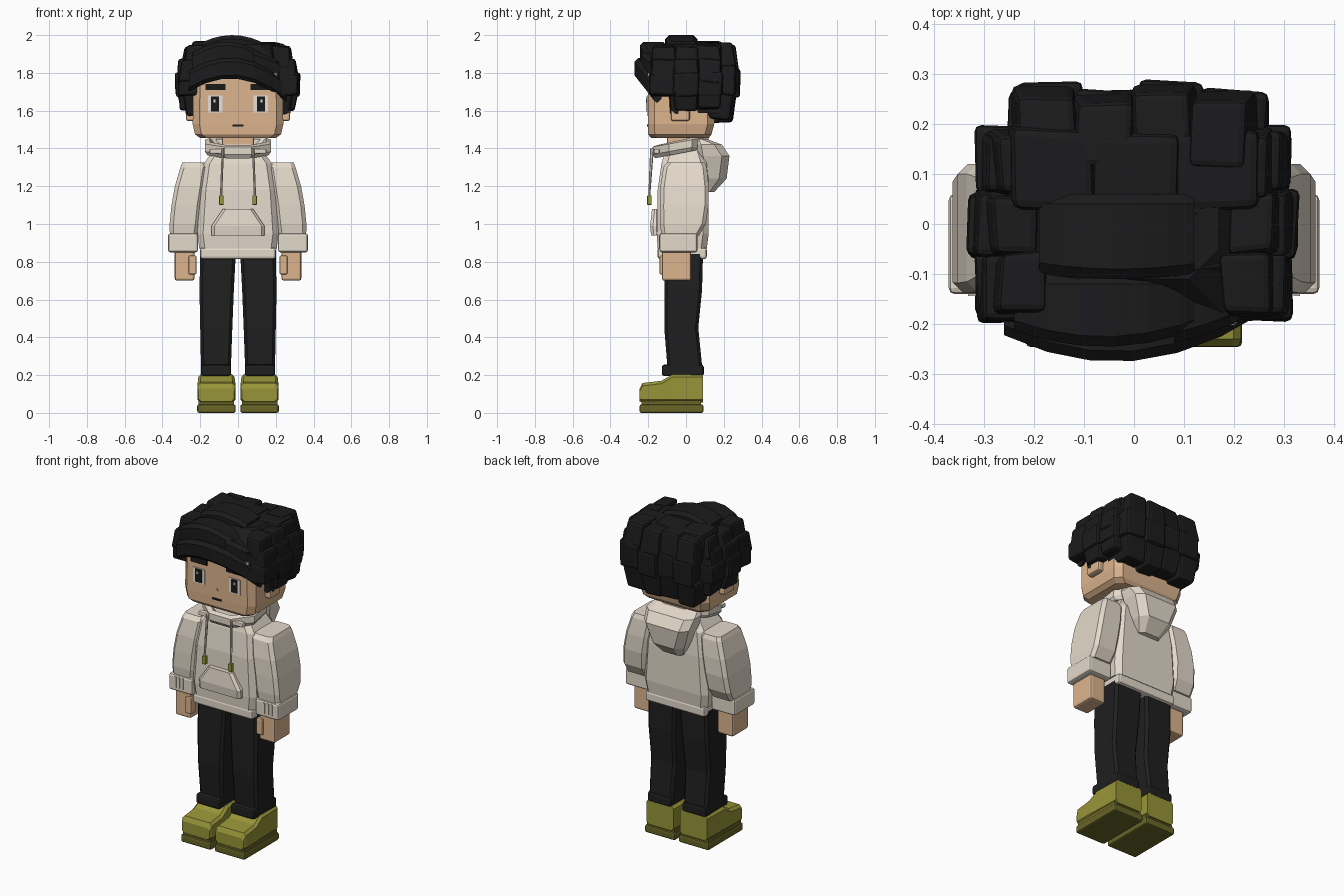
import bpy
import bmesh
import random
from math import sin, cos, pi
from mathutils import Vector

random.seed(4)
old = bpy.data.objects.get("Cube")
if old:
    bpy.data.objects.remove(old, do_unlink=True)


def material(name, red, green, blue):
    colour = (red, green, blue, 1)
    mat = bpy.data.materials.new(name)
    mat.use_nodes = True
    mat.diffuse_color = colour
    shader = next(n for n in mat.node_tree.nodes if n.type == 'BSDF_PRINCIPLED')
    shader.inputs["Base Color"].default_value = colour
    return mat


HAIR = material("soft black hair", .011, .011, .012)
PANTS = material("charcoal trousers", .014, .014, .015)
INK = material("face black", .01, .01, .01)
SKIN = material("warm skin", .72, .46, .27)
CLOTH = material("cream fabric", .78, .7, .6)
OLIVE = material("olive shoe", .31, .3, .04)
SOLE = material("dark olive sole", .14, .13, .02)
WHITE = material("eye white", .8, .76, .7)


def finish(name, bm, mat, bevel=0):
    bmesh.ops.recalc_face_normals(bm, faces=bm.faces[:])
    mesh = bpy.data.meshes.new(name)
    bm.to_mesh(mesh)
    bm.free()
    mesh.materials.append(mat)
    obj = bpy.data.objects.new(name, mesh)
    bpy.context.collection.objects.link(obj)
    if bevel:
        modifier = obj.modifiers.new("soft edges", 'BEVEL')
        modifier.width = bevel
        modifier.segments = 2
        modifier.angle_limit = .6
    return obj


def bridge(bm, first, second):
    for i in range(len(first)):
        j = (i + 1) % len(first)
        bm.faces.new((first[i], first[j], second[j], second[i]))


def section(at, half, near, far, mid=0):
    """Rectangle across x from mid - half to mid + half, placed along an axis."""
    return at, mid - half, mid + half, near, far


def loft(name, mat, axis, sections, chamfer=.015, side=1):
    """Join rectangles with cut corners into one closed solid."""
    bm = bmesh.new()
    loops = []
    for at, a, b, near, far in sections:
        cut = min(chamfer, (b - a) * .4, (far - near) * .4)
        outline = [(a + cut, near), (b - cut, near), (b, near + cut), (b, far - cut),
                   (b - cut, far), (a + cut, far), (a, far - cut), (a, near + cut)]
        loop = []
        for u, v in outline:
            p = {'x': (at, u, v), 'y': (u, at, v), 'z': (u, v, at)}[axis]
            loop.append(bm.verts.new((p[0] * side, p[1], p[2])))
        loops.append(loop)
    for first, second in zip(loops, loops[1:]):
        bridge(bm, first, second)
    bm.faces.new(loops[0])
    bm.faces.new(loops[-1])
    return finish(name, bm, mat)


def boxes(name, mat, items, bevel=0, jitter=0, dome=0, side=1):
    """Boxes given by (centre, size); dome draws them in above and below mid hair."""
    bm = bmesh.new()
    for centre, size in items:
        for v in bmesh.ops.create_cube(bm, size=1)["verts"]:
            v.co = v.co * Vector(size) + Vector(centre)
            v.co += Vector([random.uniform(-jitter, jitter) for axis in range(3)])
            shrink = 1 - dome * (v.co.z - 1.75) ** 2
            v.co.x *= side * shrink
            v.co.y *= shrink
    return finish(name, bm, mat, bevel)


def box(name, mat, centre, size, bevel=0, side=1):
    return boxes(name, mat, [(centre, size)], bevel, side=side)


def arch(name, start, end, peak, front, back, top, thick, bow, curve):
    """Lock of hair across the head that falls away on each side of its peak."""
    steps = 6
    sections = []
    for i in range(steps + 1):
        x = start + (end - start) * i / steps
        drop = (x - peak) ** 2
        high = top - curve * drop
        sections.append((x, front + bow * drop, back, high - thick, high))
    return loft(name, HAIR, 'x', sections, chamfer=.02)


# Torso with hem and pocket
loft("sweater_body", CLOTH, 'z', [
    section(at=.87, half=.205, near=-.15, far=.11),
    section(at=.95, half=.215, near=-.155, far=.12),
    section(at=1.18, half=.2, near=-.15, far=.12),
    section(at=1.32, half=.18, near=-.13, far=.11),
    section(at=1.42, half=.11, near=-.1, far=.08)], chamfer=.03)
box("sweater_hem", CLOTH, centre=(0, -.02, .845), size=(.4, .26, .06), bevel=.012)
loft("front_pocket", CLOTH, 'z', [
    section(at=.94, half=.14, near=-.185, far=-.14),
    section(at=.99, half=.14, near=-.19, far=-.14),
    section(at=1.08, half=.08, near=-.18, far=-.14)])

# Hood hanging behind the neck
loft("hood", CLOTH, 'z', [
    section(at=1.17, half=.07, near=.09, far=.15),
    section(at=1.24, half=.11, near=.08, far=.215),
    section(at=1.36, half=.15, near=.05, far=.23),
    section(at=1.42, half=.16, near=.04, far=.19),
    section(at=1.45, half=.14, near=.04, far=.11)], chamfer=.04)

# Collar: an eight-sided band, sloping down to the front
bm = bmesh.new()
band = [(.92, -.05), (1, -.03), (1, .01), (.85, .02), (.65, -.02)]
sides = 8
loops = []
for i in range(sides):
    angle = (i + .5) * 2 * pi / sides
    x, y = .19 * cos(angle), .16 * sin(angle) - .03
    loops.append([bm.verts.new((x * scale, y * scale, 1.43 + y * .18 + lift))
                  for scale, lift in band])
for i in range(sides):
    bridge(bm, loops[i], loops[(i + 1) % sides])
finish("collar", bm, CLOTH)

for side, word in ((1, "left_"), (-1, "right_")):
    # Drawstrings
    loft(word + "drawstring", CLOTH, 'z', [
        section(at=1.14, half=.006, near=-.2, far=-.19, mid=.09),
        section(at=1.4, half=.006, near=-.19, far=-.17, mid=.08)], side=side)
    box(word + "string_tip", OLIVE, centre=(.088, -.194, 1.126),
        size=(.024, .024, .05), bevel=.004, side=side)
    box(word + "string_loop", CLOTH, centre=(.11, -.155, 1.385),
        size=(.08, .03, .025), bevel=.006, side=side)

    # Arms and hands
    loft(word + "sleeve", CLOTH, 'z', [
        section(at=.94, half=.073, near=-.13, far=.07, mid=.288),
        section(at=1, half=.078, near=-.137, far=.105, mid=.284),
        section(at=1.1, half=.078, near=-.138, far=.12, mid=.274),
        section(at=1.2, half=.077, near=-.135, far=.12, mid=.257),
        section(at=1.3, half=.07, near=-.12, far=.11, mid=.235),
        section(at=1.325, half=.06, near=-.1, far=.1, mid=.235)], chamfer=.02, side=side)
    box(word + "cuff", CLOTH, centre=(.291, -.04, .9),
        size=(.158, .2, .1), bevel=.012, side=side)
    boxes(word + "cuff_ribs", CLOTH, [
        ((.3 + .025 * i, -.138, .907), (.012, .012, .065)) for i in (-1, 0, 1)], side=side)
    box(word + "hand", SKIN, centre=(.283, -.05, .78),
        size=(.105, .155, .16), bevel=.012, side=side)
    box(word + "thumb", SKIN, centre=(.241, -.115, .783),
        size=(.042, .05, .1), bevel=.008, side=side)

    # Legs
    loft(word + "trouser_leg", PANTS, 'z', [
        section(at=.2, half=.078, near=-.095, far=.09, mid=.117),
        section(at=.45, half=.085, near=-.115, far=.065, mid=.115),
        section(at=.65, half=.091, near=-.115, far=.085, mid=.113),
        section(at=.84, half=.094, near=-.11, far=.09, mid=.106)], side=side)
    box(word + "trouser_cuff", PANTS, centre=(.117, -.017, .225),
        size=(.16, .222, .06), bevel=.012, side=side)

    # Shoes
    loft(word + "shoe", OLIVE, 'y', [
        section(at=-.245, half=.094, near=.06, far=.13, mid=.114),
        section(at=-.23, half=.1, near=.055, far=.158, mid=.114),
        section(at=-.13, half=.1, near=.055, far=.17, mid=.114),
        section(at=-.07, half=.096, near=.055, far=.205, mid=.114),
        section(at=.09, half=.092, near=.055, far=.205, mid=.113)], side=side)
    box(word + "sole_gap", SOLE, centre=(.114, -.077, .05),
        size=(.188, .315, .03), side=side)
    box(word + "sole", SOLE, centre=(.114, -.077, .0225),
        size=(.204, .338, .045), bevel=.01, side=side)

    # Ears, eyes and brows
    box(word + "ear", SKIN, centre=(.24, -.03, 1.6),
        size=(.07, .1, .11), bevel=.012, side=side)
    box(word + "eye_white", WHITE, centre=(.121, -.203, 1.634),
        size=(.076, .007, .09), side=side)
    box(word + "eye_pupil", INK, centre=(.121, -.206, 1.635),
        size=(.042, .008, .08), side=side)
    box(word + "eye_glint", WHITE, centre=(.125, -.209, 1.652),
        size=(.01, .008, .015), side=side)
    box(word + "eyebrow", INK, centre=(.119, -.205, 1.726),
        size=(.107, .009, .032), side=side)

    # Side locks: three columns of stacked chunks, plus the sideburn
    locks = [((.265, -.07, 1.64), (.06, .05, .14))]
    for column in (-1, 0, 1):
        bulge = .015 * (column == 0)
        for tier in range(column == -1, 4):
            outer = .315 - .006 * (tier - 1) ** 2 + bulge
            locks.append(((outer - .05, column * .127, 1.665 + .073 * tier),
                          (.1, .13, .12)))
    boxes(word + "side_locks", HAIR, locks, bevel=.014, jitter=.009, dome=2.5, side=side)

# Head
loft("head", SKIN, 'z', [
    section(at=1.455, half=.2, near=-.185, far=.12),
    section(at=1.475, half=.228, near=-.2, far=.135),
    section(at=1.53, half=.24, near=-.202, far=.15),
    section(at=1.8, half=.235, near=-.202, far=.15)], chamfer=.035)
box("neck", SKIN, centre=(0, -.015, 1.43), size=(.17, .17, .1), bevel=.01)
box("nose", SKIN, centre=(0, -.2, 1.58), size=(.012, .014, .01))
box("mouth", INK, centre=(0, -.203, 1.521), size=(.06, .008, .01))

# Hair base
loft("hair_cap", HAIR, 'z', [
    section(at=1.72, half=.26, near=-.19, far=.22),
    section(at=1.86, half=.26, near=-.2, far=.22),
    section(at=1.95, half=.17, near=-.11, far=.13)], chamfer=.06)
box("hair_nape", HAIR, centre=(0, .12, 1.66), size=(.48, .15, .18), bevel=.02)

# Crown and swept fringe
arch("hair_crown", start=-.19, end=.12, peak=-.03, front=-.11, back=.06,
     top=2, thick=.1, bow=.5, curve=1.5)
arch("hair_crown_side", start=.08, end=.24, peak=0, front=-.115, back=.04,
     top=1.97, thick=.1, bow=.3, curve=1.2)
arch("hair_fringe_upper", start=-.24, end=.16, peak=-.06, front=-.245, back=-.1,
     top=1.965, thick=.13, bow=1, curve=1.8)
arch("hair_fringe_end", start=.08, end=.25, peak=-.04, front=-.25, back=-.09,
     top=1.93, thick=.13, bow=.9, curve=1)
arch("hair_fringe_lower", start=-.26, end=.26, peak=-.04, front=-.275, back=-.13,
     top=1.88, thick=.11, bow=1.1, curve=1.4)
boxes("hair_top_back", HAIR, [((.17 * i, .11, 1.9), (.18, .17, .12))
                              for i in (-1, 0, 1)], bevel=.018, jitter=.01, dome=1)

# Back locks: three overlapping tiers of four chunks, each flared at the bottom
locks = []
for tier in range(3):
    for column in range(4):
        step = .014 * (column % 2)
        shift = .015 * (tier % 2)
        back = .285 - .012 * (tier == 0) - step
        locks.append((((column - 1.5) * .127 + shift, back - .07, 1.615 + .13 * tier + step),
                      (.13, .14, .15)))
boxes("back_locks", HAIR, locks, bevel=.014, jitter=.009, dome=2.5)
